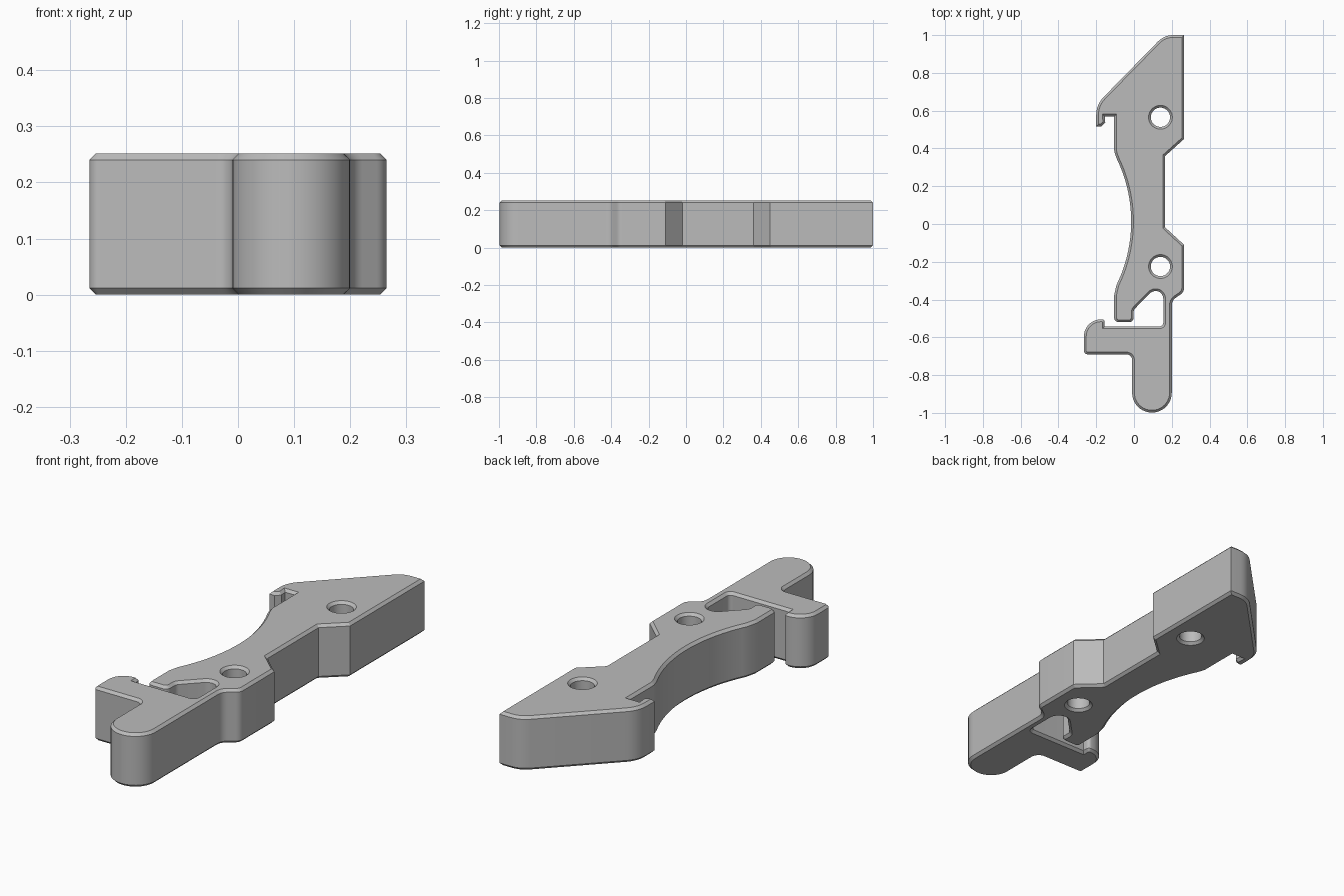
import bpy, bmesh, math
from mathutils import Vector

if "Cube" in bpy.data.objects:
    bpy.data.objects.remove(bpy.data.objects["Cube"])

HEIGHT, CHAMFER = 0.252, 0.012

grey = bpy.data.materials.new("plain grey")
grey.use_nodes = True
grey.diffuse_color = (0.5, 0.5, 0.5, 1)
grey.node_tree.nodes["Principled BSDF"].inputs["Base Color"].default_value = grey.diffuse_color


def arc(cx, cy, r, a0, a1, n):
    """Points along an arc, angles in degrees."""
    angles = [math.radians(a0 + (a1 - a0) * i / n) for i in range(n + 1)]
    return [(cx + r * math.cos(a), cy + r * math.sin(a), 0) for a in angles]


def fillet(corners):
    """Round each (x, y, radius) corner of a closed outline."""
    out = []
    for i, (x, y, r) in enumerate(corners):
        p = Vector((x, y))
        if r == 0:
            out.append(p)
            continue
        u = (Vector(corners[i - 1][:2]) - p).normalized()
        v = (Vector(corners[(i + 1) % len(corners)][:2]) - p).normalized()
        half = u.angle(v) / 2
        centre = p + (u + v).normalized() * r / math.sin(half)
        reach = r / math.tan(half)
        a, b = p + u * reach - centre, p + v * reach - centre
        sweep = math.atan2(a.x * b.y - a.y * b.x, a.dot(b))
        start = math.atan2(a.y, a.x)
        n = max(3, round(abs(sweep) / math.radians(9)))
        for k in range(n + 1):
            t = start + sweep * k / n
            out.append(centre + Vector((math.cos(t), math.sin(t))) * r)
    return out


def inset(points, d):
    """Shift a closed loop to its left by d with mitred corners."""
    out = []
    for i, p in enumerate(points):
        e = (p - points[i - 1]).normalized()
        f = (points[(i + 1) % len(points)] - p).normalized()
        n, m = Vector((-e.y, e.x)), Vector((-f.y, f.x))
        out.append(p + (n + m) * d / (1 + n.dot(m)))
    return out


# Outline, counterclockwise from the back corner
outline = [
    # pointed back end and its small hook
    (0.265, 1.0, 0), (0.16, 1.0, 0.11), (-0.2, 0.632, 0.13),
    (-0.2, 0.517, 0), (-0.172, 0.517, 0), (-0.152, 0.537, 0),
    (-0.155, 0.57, 0), (-0.105, 0.57, 0), (-0.105, 0.385, 0.06),
]
# concave waist
outline += arc(-0.778, 0.013, 0.763, 26, -26, 32)
outline += [
    # foot beside the spring slot
    (-0.105, -0.375, 0.06), (-0.105, -0.52, 0.025), (-0.002, -0.52, 0.025),
    (-0.002, -0.455, 0.03), (0.096, -0.355, 0.045), (0.155, -0.355, 0.04),
    # slot floor, front hook and arm
    (0.155, -0.542, 0.02), (-0.155, -0.542, 0), (-0.155, -0.505, 0.015),
    (-0.265, -0.505, 0.09), (-0.265, -0.69, 0.02), (-0.01, -0.69, 0.03),
    # rounded front end
    (-0.01, -0.998, 0.104), (0.2, -0.998, 0.104),
    # stepped right edge
    (0.2, -0.405, 0.05), (0.265, -0.36, 0.04), (0.265, -0.11, 0),
    (0.165, -0.018, 0), (0.165, 0.36, 0), (0.265, 0.45, 0),
]
loops = [fillet(outline)]

# Two screw holes, clockwise so their chamfers open outward
for y in (0.565, -0.225):
    loops.append([Vector(p[:2]) for p in arc(0.14, y, 0.051, 360, 0, 40)[:-1]])

# Chamfered walls, then top and bottom caps
bm = bmesh.new()
caps = {0: [], 3: []}
for loop in loops:
    levels = [(0, CHAMFER), (CHAMFER, 0), (HEIGHT - CHAMFER, 0), (HEIGHT, CHAMFER)]
    rings = [[bm.verts.new((p.x, p.y, z)) for p in inset(loop, d)] for z, d in levels]
    count = len(loop)
    for low, high in zip(rings, rings[1:]):
        for i in range(count):
            j = (i + 1) % count
            bm.faces.new((low[i], low[j], high[j], high[i]))
    for level in caps:
        ring = rings[level]
        caps[level] += [bm.edges.get((ring[i - 1], ring[i])) for i in range(count)]
for edges in caps.values():
    bmesh.ops.triangle_fill(bm, edges=edges, use_beauty=True)
bmesh.ops.recalc_face_normals(bm, faces=bm.faces)

mesh = bpy.data.meshes.new("latch_plate")
bm.to_mesh(mesh)
bm.free()
mesh.materials.append(grey)
plate = bpy.data.objects.new("latch_plate", mesh)
bpy.context.collection.objects.link(plate)
bpy.context.view_layer.objects.active = plate
plate.select_set(True)
bpy.ops.object.shade_smooth_by_angle(angle=math.radians(30))
